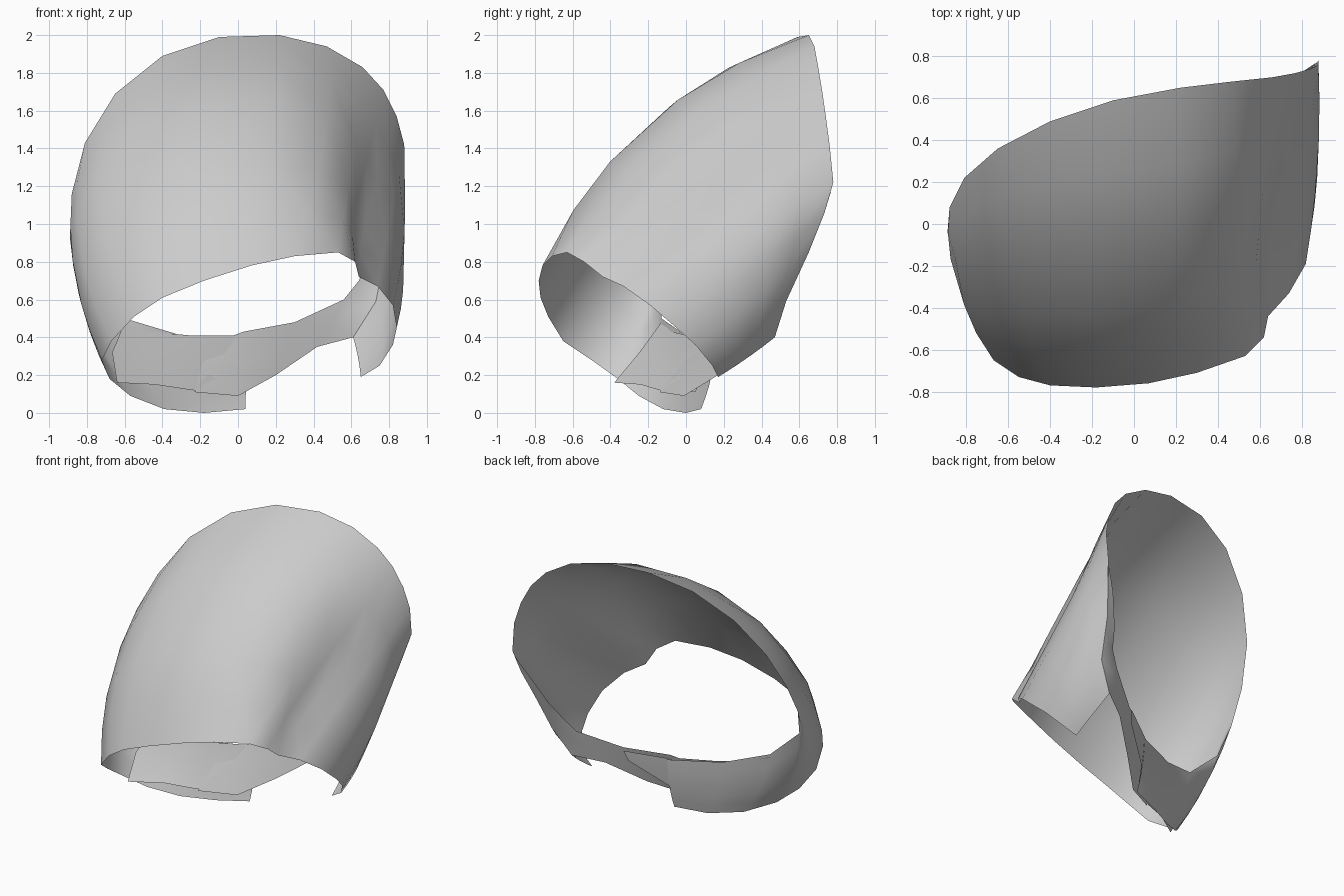
import bpy
import bmesh
from mathutils import Vector

cube = bpy.data.objects.get("Cube")
if cube:
    bpy.data.objects.remove(cube, do_unlink=True)

# One plain grey for the whole shell
grey = bpy.data.materials.new("plain_grey")
grey.use_nodes = True
grey.diffuse_color = (0.6, 0.6, 0.6, 1)
grey.node_tree.nodes["Principled BSDF"].inputs["Base Color"].default_value = (0.6, 0.6, 0.6, 1)

CENTRE = Vector((0.02, 0.02, 0.8))


def column(low, high, bulge, steps):
    """Points from lower to upper edge, bowed out, or hollowed near the lower edge."""
    low = Vector(low) / 100
    high = Vector(high) / 100
    along = high - low
    direction = along.normalized()
    outward = (low + high) / 2 - CENTRE
    outward -= direction * outward.dot(direction)
    outward.normalize()
    height = 0.46 * along.length * bulge / 100
    points = []
    for t in steps:
        bow = t * (1 - t) if bulge >= 0 else 2 * t * (1 - t) ** 2
        points.append(low + along * t + outward * (height * bow))
    return points


def loft(name, columns, steps):
    """Open sheet joining neighbouring columns with quads."""
    bm = bmesh.new()
    rows = []
    for low, high, bulge in columns:
        points = column(low, high, bulge, steps)
        rows.append([bm.verts.new(p) for p in points])
    for left, right in zip(rows, rows[1:]):
        for i in range(len(steps) - 1):
            bm.faces.new((left[i], left[i + 1], right[i + 1], right[i]))
    mesh = bpy.data.meshes.new(name)
    # Make the faces look away from the middle of the shell
    bm.normal_update()
    facing = sum((f.calc_center_median() - CENTRE).dot(f.normal) * f.calc_area()
                 for f in bm.faces)
    if facing < 0:
        bmesh.ops.reverse_faces(bm, faces=bm.faces[:])
    bm.to_mesh(mesh)
    bm.free()
    mesh.materials.append(grey)
    obj = bpy.data.objects.new(name, mesh)
    bpy.context.collection.objects.link(obj)
    for other in bpy.context.selected_objects:
        other.select_set(False)
    obj.select_set(True)
    bpy.context.view_layer.objects.active = obj
    bpy.ops.object.shade_smooth_by_angle(angle=1.0)


# Main shell: lower rim point, upper rim point, bulge, in hundredths,
# running from the left end around the front to the back end
shell = [
    ((65, 17, 19), (61, 47, 40), 20),
    ((75, 14, 25), (73, 53, 59), 50),
    ((82, 5, 36), (78, 65, 85), 45),
    ((84, -5, 45), (84, 73, 105), 35),
    ((82, -19, 57), (88, 78, 122), 20),
    ((74, -33, 67), (88, 76, 142), 0),
    ((64, -44, 72), (84, 74, 157), -18),
    ((62, -54, 80), (77, 72, 171), -26),
    ((53, -63, 85), (66, 70, 183), 6),
    ((30, -71, 83), (47, 68, 194), 68),
    ((7, -76, 78), (22, 65, 200), 96),
    ((-18, -78, 70), (-10, 59, 199), 100),
    ((-40, -77, 61), (-40, 49, 189), 95),
    ((-55, -73, 51), (-65, 36, 169), 85),
    ((-67, -65, 38), (-81, 22, 143), 70),
    ((-72, -50, 28), (-88, 8, 116), 52),
    ((-68, -36, 18), (-89, -4, 93), 40),
    ((-57, -25, 9), (-84, -13, 72), 45),
    ((-39, -12, 2), (-60, -13, 50), 50),
    ((-18, 0, 0), (-30, 0, 41), 50),
    ((4, 8, 2), (4, 16, 40), 40),
]
loft("main_shell", shell, (0, 0.17, 0.34, 0.6, 0.8, 1))

# Strap running on from the left rear edge and across the back
strap = [
    ((84, 73, 105), (87, 77, 118), 0),
    ((78, 65, 85), (78, 71, 102), 0),
    ((73, 53, 59), (69, 62, 82), 10),
    ((61, 47, 40), (64, 54, 70), 10),
    ((42, 35, 35), (56, 49, 60), 10),
    ((20, 17, 20), (30, 31, 48), 10),
    ((0, -1, 9), (3, 14, 43), 10),
    ((-23, -14, 11), (-16, 5, 36), 10),
]
loft("back_strap", strap, (0, 0.5, 1))

# Tab from the back end of the shell, lying over the strap
tab = [
    ((4, 13, 19), (4, 16, 41), 20),
    ((27, 29, 38), (29, 32, 46), 0),
]
loft("end_tab", tab, (0, 0.5, 1))

# Inner flap lying against the right side of the shell
flap = [
    ((-64, -38, 16), (-60, -13, 48), 100),
    ((-44, -24, 15), (-47, -8, 43), 60),
    ((-24, -14, 12), (-25, 1, 41), 40),
    ((0, 5, 11), (3, 14, 41), 20),
]
loft("inner_flap", flap, (0, 0.5, 1))
